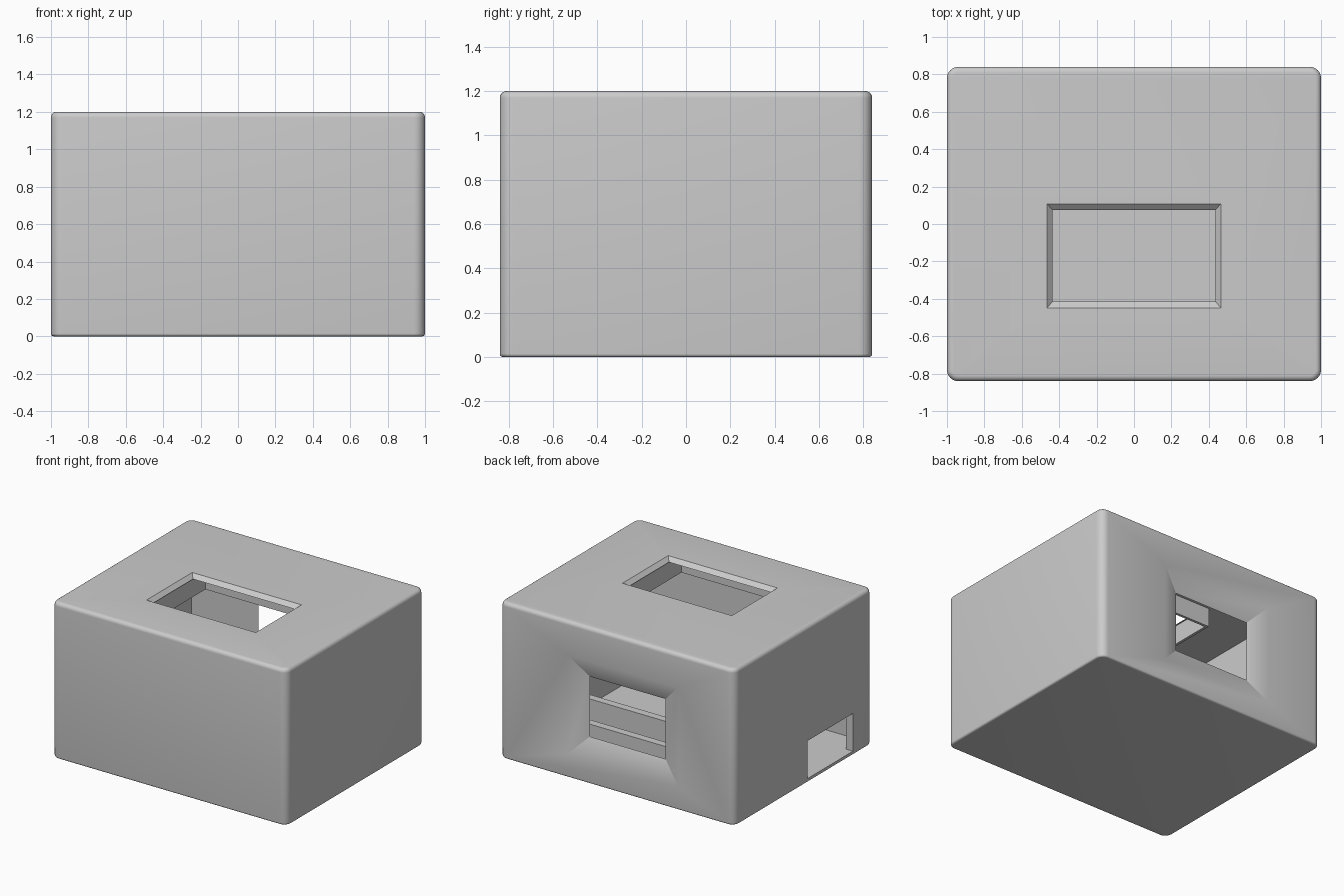
import bpy, bmesh
from mathutils import Vector

old = bpy.data.objects.get("Cube")
if old:
    bpy.data.objects.remove(old, do_unlink=True)

grey = bpy.data.materials.new("plain grey")
grey.use_nodes = True
grey.diffuse_color = (0.6, 0.6, 0.6, 1)
grey.node_tree.nodes["Principled BSDF"].inputs["Base Color"].default_value = (0.6, 0.6, 0.6, 1)


def finish(name, bm):
    bmesh.ops.recalc_face_normals(bm, faces=bm.faces)
    mesh = bpy.data.meshes.new(name)
    bm.to_mesh(mesh)
    bm.free()
    mesh.materials.append(grey)
    obj = bpy.data.objects.new(name, mesh)
    bpy.context.collection.objects.link(obj)
    return obj


def box_mesh(low, high):
    bm = bmesh.new()
    bmesh.ops.create_cube(bm, size=1)
    low, high = Vector(low), Vector(high)
    for v in bm.verts:
        v.co = (low + high) / 2 + v.co * (high - low)
    return bm


def box(name, low, high):
    return finish(name, box_mesh(low, high))


def funnel(name, axis, centre, inner, outer, near, far):
    """Tapered cutter; runs one wall thickness past both faces of the wall."""
    bm = box_mesh((-1, -1, -1), (1, 1, 1))
    for v in bm.verts:
        t = 2 if v.co[axis] > 0 else -1
        for i in range(3):
            if i == axis:
                v.co[i] = near + (far - near) * t
            else:
                v.co[i] = centre[i] + v.co[i] * (inner[i] + (outer[i] - inner[i]) * t)
    return finish(name, bm)


def cut(target, cutter):
    mod = target.modifiers.new("cut", "BOOLEAN")
    mod.operation = "DIFFERENCE"
    mod.solver = "EXACT"
    mod.object = cutter
    bpy.context.view_layer.objects.active = target
    bpy.ops.object.modifier_apply(modifier=mod.name)
    bpy.data.objects.remove(cutter, do_unlink=True)


def bevel_where(bm, rule, radius):
    edges = [e for e in bm.edges if rule(*(v.co for v in e.verts))]
    bmesh.ops.bevel(bm, geom=edges, offset=radius, segments=6, profile=0.5, affect="EDGES")


# Rounded housing
W, D, H = 1.0, 0.84, 1.2
WALL, SKIN = 0.06, 0.03
bm = box_mesh((-W, -D, 0), (W, D, H))
bevel_where(bm, lambda a, b: abs(a.z - b.z) > 1, 0.06)
bevel_where(bm, lambda a, b: min(a.z, b.z) > H - 0.001, 0.03)
bevel_where(bm, lambda a, b: max(a.z, b.z) < 0.001, 0.015)
housing = finish("housing", bm)

# Hollow interior, display opening, rear window and side port
cut(housing, box("cavity", (WALL - W, WALL - D, SKIN), (W - WALL, D - WALL, H - SKIN)))
cut(housing, funnel("top_cutter", 2, (0, -0.17, 0), (0.435, 0.245, 0), (0.465, 0.278, 0),
                    H - SKIN, H))
cut(housing, funnel("rear_cutter", 1, (-0.05, 0, 0.56), (0.322, 0, 0.231), (0.47, 0, 0.38),
                    D - WALL, D))
cut(housing, box("port_cutter", (-1.1, -0.6, SKIN), (-0.9, -0.05, 0.32)))

# Display frame hanging under the top opening
X, FRONT, BACK, T = 0.445, -0.58, 0.24, 0.02
LOW, TOP = 1.025, H - SKIN + 0.005
for side, s in (("left", 1), ("right", -1)):
    x0, x1 = sorted((s * X, s * (X + T)))
    box("display_frame_" + side, (x0, FRONT, LOW), (x1, BACK, TOP))
box("display_frame_front", (-X - T, FRONT - T, LOW), (X + T, FRONT, TOP))
box("display_frame_back", (-X - T, BACK, LOW), (X + T, BACK + T, TOP))

# Floor rails behind the opening
for name, y in (("floor_rail_front", 0.09), ("floor_rail_back", 0.43)):
    box(name, (WALL - W - 0.005, y, SKIN - 0.005), (W - WALL + 0.005, y + 0.06, 0.26))

# Smooth the rounded edges only
bpy.ops.object.select_all(action="DESELECT")
housing.select_set(True)
bpy.context.view_layer.objects.active = housing
bpy.ops.object.shade_smooth_by_angle(angle=0.5)
